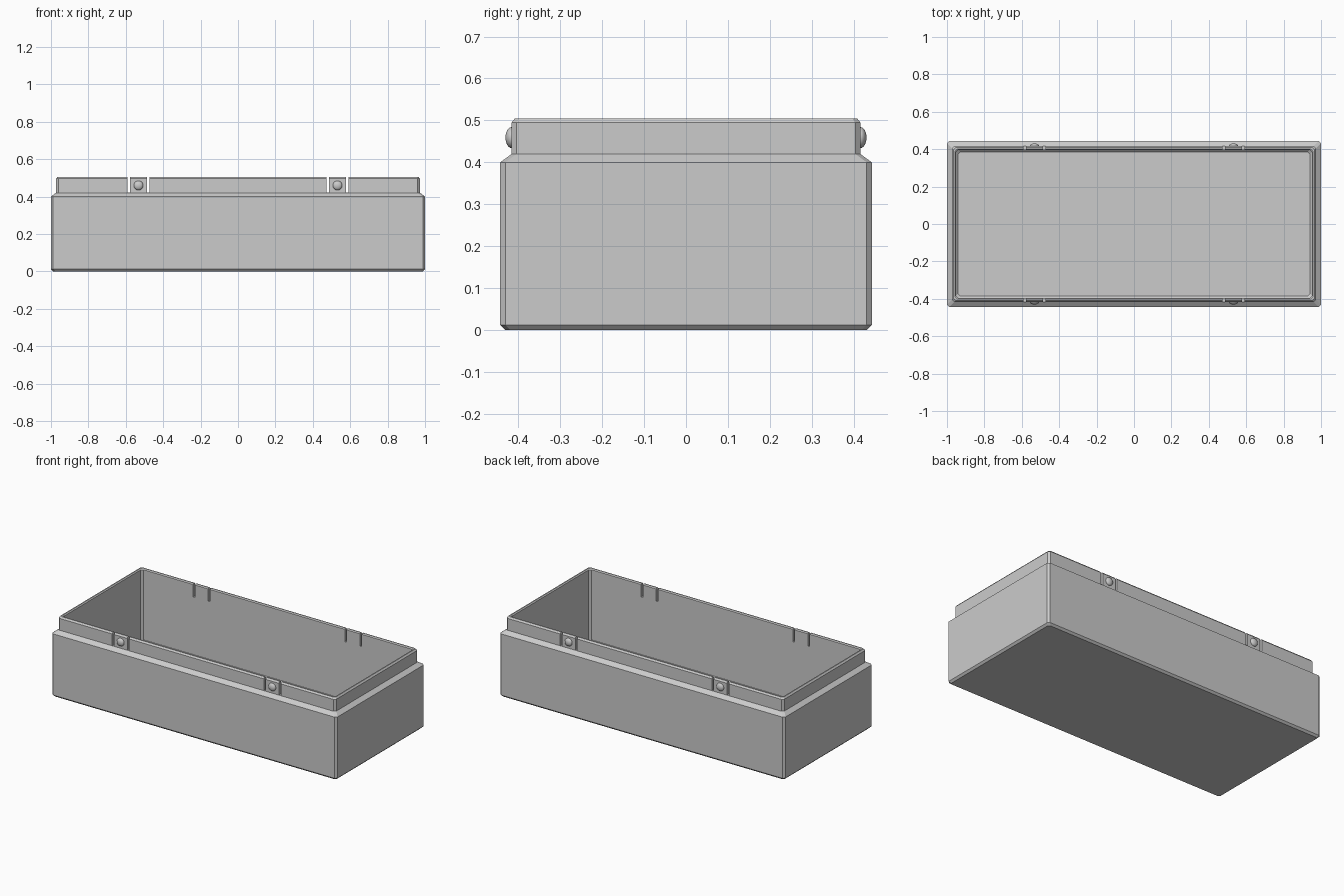
import bpy
import bmesh
from mathutils import Matrix

cube = bpy.data.objects.get("Cube")
if cube:
    bpy.data.objects.remove(cube, do_unlink=True)

grey = bpy.data.materials.new("plain_grey")
grey.use_nodes = True
grey.diffuse_color = (0.6, 0.6, 0.6, 1)
grey.node_tree.nodes["Principled BSDF"].inputs["Base Color"].default_value = (0.6, 0.6, 0.6, 1)


def finish(name, bm):
    mesh = bpy.data.meshes.new(name)
    bmesh.ops.recalc_face_normals(bm, faces=bm.faces)
    bm.to_mesh(mesh)
    bm.free()
    mesh.materials.append(grey)
    obj = bpy.data.objects.new(name, mesh)
    bpy.context.collection.objects.link(obj)
    return obj


def ring(bm, inset, z, cut=0.012):
    """Rectangle with clipped corners, inset from the outer wall."""
    x, y = 1 - inset, 0.443 - inset
    pts = [(x, -y + cut), (x, y - cut), (x - cut, y), (-x + cut, y),
           (-x, y - cut), (-x, -y + cut), (-x + cut, -y), (x - cut, -y)]
    return [bm.verts.new((px, py, z)) for px, py in pts]


# Open box: profile from underside, up the stepped wall, over the lip, to the floor
profile = [(0.012, 0), (0, 0.012), (0, 0.4), (0.027, 0.42), (0.027, 0.495),
           (0.035, 0.505), (0.042, 0.505), (0.048, 0.499), (0.048, 0.055), (0.058, 0.045)]
bm = bmesh.new()
rings = [ring(bm, inset, z) for inset, z in profile]
for a, b in zip(rings, rings[1:]):
    for i in range(8):
        j = (i + 1) % 8
        bm.faces.new((a[i], a[j], b[j], b[i]))
bm.faces.new(rings[0][::-1])
bm.faces.new(rings[-1])
box = finish("box_body", bm)

# Slits on both sides of each snap tab, cut through the lip
bm = bmesh.new()
for side in (-1, 1):
    for tab in (-0.532, 0.532):
        for offset in (-0.053, 0.053):
            m = Matrix.Translation((tab + offset, side * 0.405, 0.471))
            bmesh.ops.create_cube(bm, size=1, matrix=m @ Matrix.Diagonal((0.013, 0.06, 0.1, 1)))
cutter = finish("slit_cutter", bm)
cutter.hide_render = True
cutter.hide_set(True)
cut = box.modifiers.new("slits", "BOOLEAN")
cut.operation = "DIFFERENCE"
cut.solver = "EXACT"
cut.object = cutter

# Apply the cut, then drop the helper
bpy.context.view_layer.objects.active = box
box.select_set(True)
bpy.ops.object.modifier_apply(modifier=cut.name)
bpy.data.objects.remove(cutter, do_unlink=True)
box.select_set(False)

# Rounded snap bumps on the tabs
for side, end in ((-1, "front"), (1, "back")):
    for tab, hand in ((-0.532, "right"), (0.532, "left")):
        bm = bmesh.new()
        m = Matrix.Translation((tab, side * 0.416, 0.459))
        m = m @ Matrix.Diagonal((0.025, 0.0145, 0.025, 1)) @ Matrix.Rotation(1.5708, 4, "X")
        bmesh.ops.create_uvsphere(bm, u_segments=24, v_segments=12, radius=1, matrix=m)
        bump = finish(f"snap_bump_{end}_{hand}", bm)
        bpy.context.view_layer.objects.active = bump
        bump.select_set(True)
        bpy.ops.object.shade_smooth_by_angle()
        bump.select_set(False)
